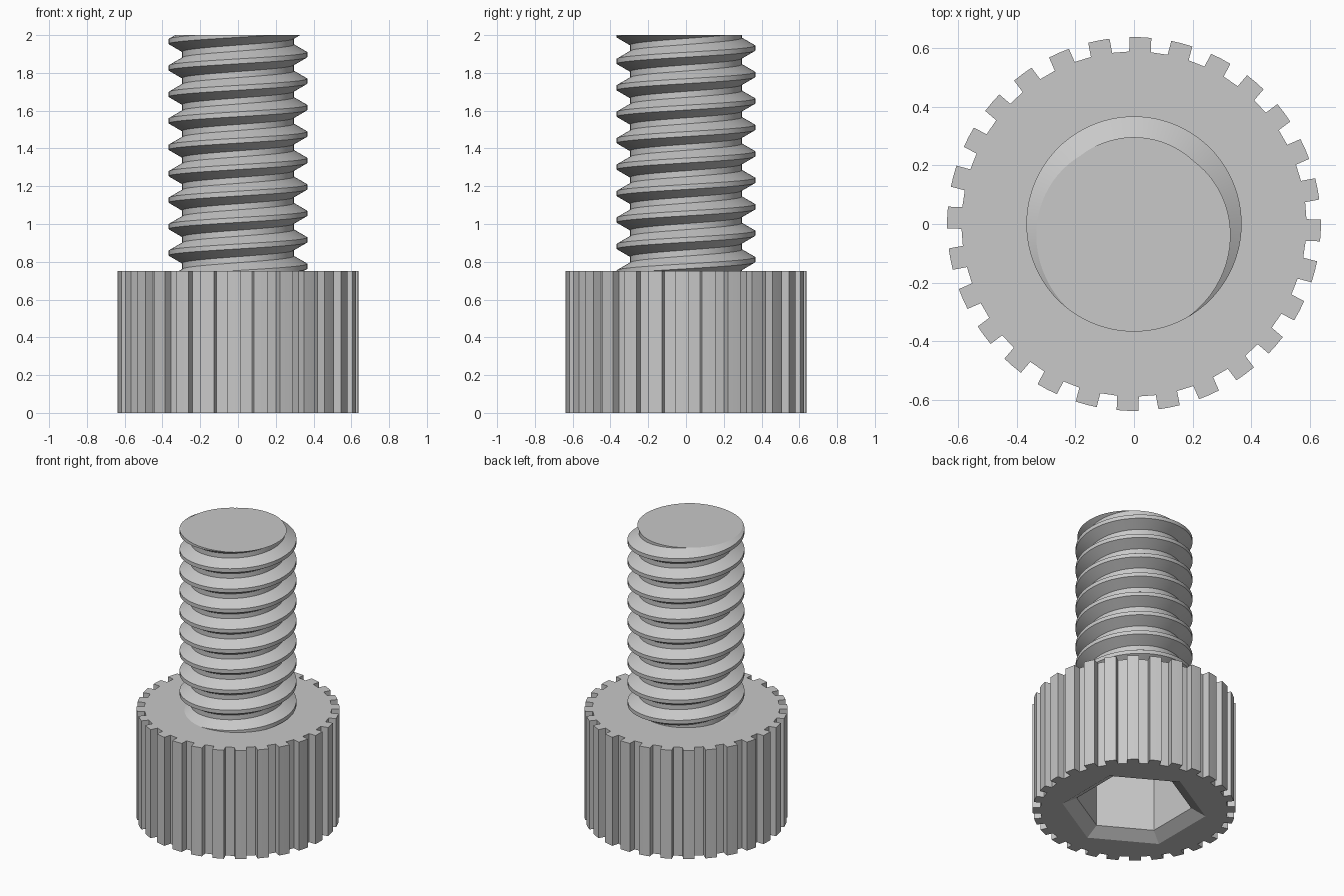
import bpy, bmesh, math
from mathutils import Vector

cube = bpy.data.objects.get("Cube")
if cube:
    bpy.data.objects.remove(cube, do_unlink=True)

HEAD_R, HEAD_TOP, TOP = 0.637, 0.752, 2.0
TEETH = 28
CREST, ROOT, PITCH = 0.367, 0.296, 0.14

steel = bpy.data.materials.new("grey steel")
steel.use_nodes = True
colour = (0.58, 0.58, 0.58, 1)
steel.diffuse_color = colour
steel.node_tree.nodes["Principled BSDF"].inputs["Base Color"].default_value = colour


def finish(bm, name):
    mesh = bpy.data.meshes.new(name)
    bm.to_mesh(mesh)
    bm.free()
    mesh.materials.append(steel)
    obj = bpy.data.objects.new(name, mesh)
    bpy.context.collection.objects.link(obj)
    bpy.ops.object.select_all(action='DESELECT')
    obj.select_set(True)
    bpy.context.view_layer.objects.active = obj
    bpy.ops.object.shade_smooth_by_angle(angle=math.radians(25))


def polar(r, a):
    return r * math.cos(a), r * math.sin(a)


def ring(bm, points, z):
    return [bm.verts.new((x, y, z)) for x, y in points]


def walls(bm, low, high):
    n = len(low)
    for i in range(n):
        k = (i + 1) % n
        bm.faces.new((low[i], low[k], high[k], high[i]))


def boundary_at(bm, z):
    return [e for e in bm.edges if (e.is_boundary or e.is_wire)
            and all(abs(v.co.z - z) < 1e-4 for v in e.verts)]


# Threaded shank: right-hand helical sweep of a trapezoid, trimmed flat
SEG, TURNS = 72, 13
flat, flank = 0.013, 0.041
profile = ((ROOT, -flat - flank), (CREST, -flat), (CREST, flat), (ROOT, flat + flank))
crest_angle = math.radians(267)
start = TOP - PITCH * (TURNS - 2)
bm = bmesh.new()
rows = []
for i in range(SEG * TURNS + 1):
    a = crest_angle + math.tau * i / SEG
    z = start + PITCH * i / SEG
    rows.append([bm.verts.new((*polar(r, a), z + dz)) for r, dz in profile])
for i in range(len(rows) - 1):
    p, q = rows[i], rows[i + 1]
    for j in range(3):
        bm.faces.new((p[j], q[j], q[j + 1], p[j + 1]))
    if i + SEG + 1 < len(rows):
        u, v = rows[i + SEG], rows[i + SEG + 1]
        bm.faces.new((p[3], q[3], v[0], u[0]))
for z, up in ((TOP, 1), (HEAD_TOP, -1)):
    bmesh.ops.bisect_plane(
        bm, geom=bm.verts[:] + bm.edges[:] + bm.faces[:], dist=1e-6,
        plane_co=(0, 0, z), plane_no=(0, 0, up), clear_outer=True)
bmesh.ops.edgeloop_fill(bm, edges=boundary_at(bm, TOP))
bmesh.ops.recalc_face_normals(bm, faces=bm.faces[:])

# Outline where the shank meets the head, so the two join without inner faces
foot_verts = {v for e in boundary_at(bm, HEAD_TOP) for v in e.verts}
foot = sorted(((v.co.x, v.co.y) for v in foot_verts), key=lambda p: math.atan2(p[1], p[0]))
finish(bm, "threaded_shank")


# Knurled head: straight-sided teeth around a round core
def knurl_outline():
    half, core = 0.037, 0.588
    points = []
    for i in range(TEETH):
        a = math.radians(-2) + math.tau * i / TEETH
        out, side = Vector((math.cos(a), math.sin(a))), Vector((-math.sin(a), math.cos(a)))
        for r, s in ((core, -half), (HEAD_R, -half), (HEAD_R, 0), (HEAD_R, half), (core, half)):
            points.append(tuple(out * math.sqrt(r * r - s * s) + side * s))
    return points


def hexagon(r):
    return [polar(r, math.radians(30 + 60 * i)) for i in range(6)]


bm = bmesh.new()
outline = knurl_outline()
walls(bm, ring(bm, outline, 0), ring(bm, outline, HEAD_TOP))

# Hex socket with a chamfered mouth in the underside
mouth = ring(bm, hexagon(0.455), 0)
throat = ring(bm, hexagon(0.365), 0.05)
floor = ring(bm, hexagon(0.365), 0.45)
walls(bm, mouth, throat)
walls(bm, throat, floor)
bm.faces.new(floor)

# Flat top around the shank and flat underside around the socket
seat = ring(bm, foot, HEAD_TOP)
for i in range(len(seat)):
    bm.edges.new((seat[i - 1], seat[i]))
for z, up in ((0, -1), (HEAD_TOP, 1)):
    bmesh.ops.triangle_fill(bm, edges=boundary_at(bm, z), use_beauty=True, normal=(0, 0, up))
bmesh.ops.recalc_face_normals(bm, faces=bm.faces[:])
finish(bm, "knurled_head")
